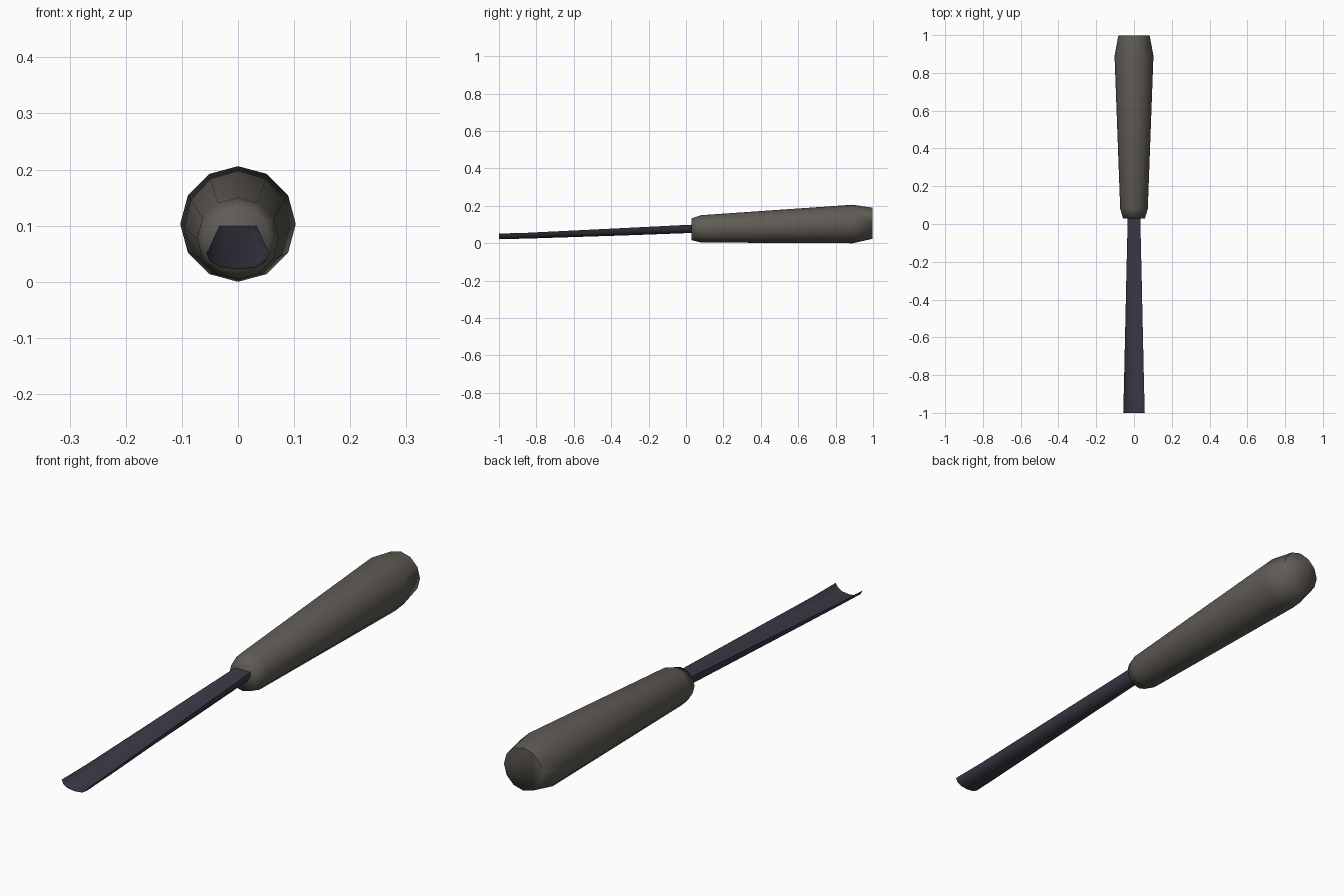
import bpy, bmesh, math

cube = bpy.data.objects.get("Cube")
if cube:
    bpy.data.objects.remove(cube, do_unlink=True)


def material(name, colour):
    mat = bpy.data.materials.new(name)
    mat.use_nodes = True
    mat.diffuse_color = (*colour, 1)
    bsdf = next(n for n in mat.node_tree.nodes if n.type == "BSDF_PRINCIPLED")
    bsdf.inputs["Base Color"].default_value = (*colour, 1)
    return mat


def loft(name, rings, mat, angle):
    """Skin a list of equal-length closed rings and cap both ends."""
    bm = bmesh.new()
    loops = [[bm.verts.new(p) for p in ring] for ring in rings]
    count = len(rings[0])
    for a, b in zip(loops, loops[1:]):
        for i in range(count):
            j = (i + 1) % count
            bm.faces.new((a[i], a[j], b[j], b[i]))
    bm.faces.new(loops[0][::-1])
    bm.faces.new(loops[-1])
    bmesh.ops.recalc_face_normals(bm, faces=bm.faces)
    mesh = bpy.data.meshes.new(name)
    bm.to_mesh(mesh)
    bm.free()
    mesh.materials.append(mat)
    obj = bpy.data.objects.new(name, mesh)
    bpy.context.collection.objects.link(obj)
    bpy.ops.object.select_all(action="DESELECT")
    obj.select_set(True)
    bpy.context.view_layer.objects.active = obj
    bpy.ops.object.shade_smooth_by_angle(angle=math.radians(angle))
    return obj


wood = material("grey brown wood", (0.115, 0.105, 0.09))
steel = material("dark blue steel", (0.042, 0.042, 0.062))

# Handle: tapering twelve-sided grip, (y, centre z, radius)
SIDES = 12
grip = [(0.03, 0.075, 0.058), (0.08, 0.077, 0.073),
        (0.89, 0.103, 0.103), (0.998, 0.107, 0.083)]
rings = []
for y, z, r in grip:
    turns = [2 * math.pi * i / SIDES for i in range(SIDES)]
    rings.append([(r * math.sin(t), y, z + r * math.cos(t)) for t in turns])
loft("handle", rings, wood, 80)

# Blade: half-round bar hollowed into a gouge, (y, half width, top, bottom, hollow)
curve = [(-1, 0), (-0.88, 0.5), (-0.55, 0.88), (0, 1),
         (0.55, 0.88), (0.88, 0.5), (1, 0)]
bar = [(-1.0, 0.057, 0.052, 0.022, 0.97), (-0.85, 0.053, 0.056, 0.025, 0.65),
       (-0.3, 0.041, 0.083, 0.043, 0.2), (0.0, 0.034, 0.098, 0.054, 0),
       (0.08, 0.033, 0.101, 0.056, 0)]
rings = []
for y, w, top, bottom, hollow in bar:
    depth = top - bottom
    outer = [(u * w, y, top - v * depth) for u, v in curve]
    inner = [(u * w * 0.97, y, top - v * depth * hollow) for u, v in curve[-2:0:-1]]
    rings.append(outer + inner)
loft("gouge_blade", rings, steel, 40)
